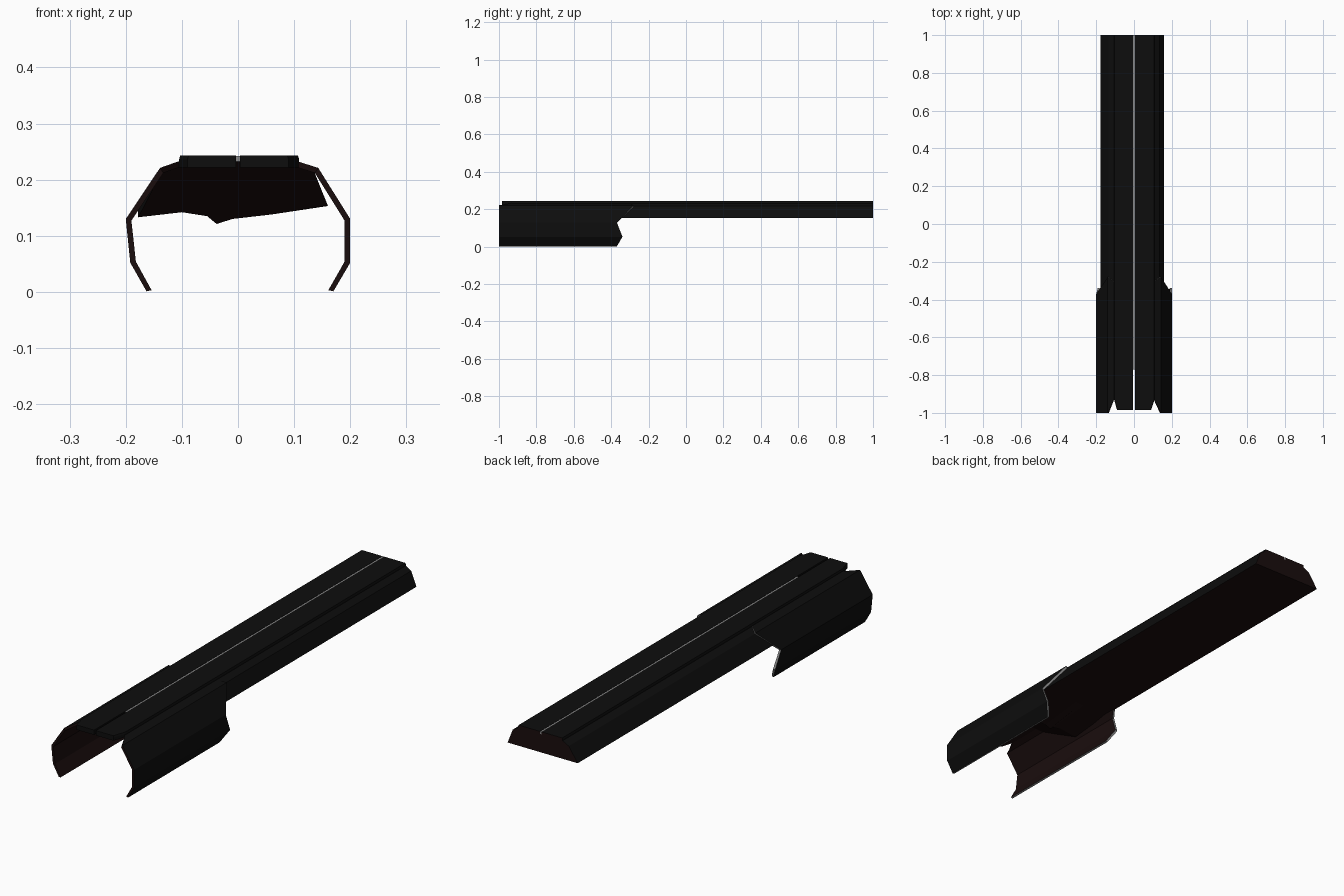
import bpy

if "Cube" in bpy.data.objects:
    bpy.data.objects.remove(bpy.data.objects["Cube"])

def material(name, rgb):
    m = bpy.data.materials.new(name)
    m.diffuse_color = (*rgb, 1)
    m.use_nodes = True
    m.node_tree.nodes["Principled BSDF"].inputs["Base Color"].default_value = m.diffuse_color
    return m

MATS = [material("outer_black", (0.004, 0.004, 0.004)),
        material("inner_brown", (0.010, 0.004, 0.004)),
        material("edge_grey", (0.25, 0.25, 0.25))]

def make(name, verts, faces, mats):
    me = bpy.data.meshes.new(name)
    me.from_pydata(verts, [], faces)
    for m in MATS:
        me.materials.append(m)
    for p, i in zip(me.polygons, mats):
        p.material_index = i
    ob = bpy.data.objects.new(name, me)
    bpy.context.collection.objects.link(ob)
    # consistent outward normals
    import bmesh
    bm = bmesh.new()
    bm.from_mesh(me)
    bmesh.ops.recalc_face_normals(bm, faces=bm.faces)
    bm.to_mesh(me)
    bm.free()
    return ob

def loft(name, rings, side_mats, front_mat, back_mat):
    """Skin equal closed rings, running front to back, and cap both ends."""
    n = len(rings[0])
    verts = [v for r in rings for v in r]
    faces, mats = [], []
    for k in range(len(rings) - 1):
        for i in range(n):
            j = (i + 1) % n
            faces.append((k*n + i, k*n + j, (k+1)*n + j, (k+1)*n + i))
            mats.append(side_mats[i])
    faces += [tuple(range(n)), tuple(range((len(rings)-1)*n, len(rings)*n))]
    return make(name, verts, faces, mats + [front_mat, back_mat])

# Curved side shells: x, z outside; x, z inside; front y; rear y
shell = [(0.095, 0.236, 0.095, 0.226, -0.78, -0.31),
         (0.105, 0.233, 0.105, 0.222, -0.93, -0.305),
         (0.143, 0.221, 0.137, 0.212, -1.0, -0.28),
         (0.200, 0.130, 0.190, 0.127, -1.0, -0.37),
         (0.200, 0.052, 0.190, 0.054, -1.0, -0.34),
         (0.170, 0.001, 0.161, 0.003, -1.0, -0.37)]

def side_shell(name, s, shift):
    verts, faces, mats = [], [], []
    for k, (xo, zo, xi, zi, yf, yr) in enumerate(shell):
        d = shift[k]
        verts += [(s*xo + d, yf, zo), (s*xo + d, yr, zo),
                  (s*xi + d, yr, zi), (s*xi + d, yf, zi)]
    for k in range(len(shell) - 1):
        a, b = 4*k, 4*k + 4
        for i, m in enumerate((0, 2, 1, 1)):
            j = (i + 1) % 4
            faces.append((a+i, a+j, b+j, b+i))
            mats.append(m)
    e = 4 * (len(shell) - 1)
    faces += [(0, 1, 2, 3), (e, e+1, e+2, e+3)]
    make(name, verts, faces, mats + [0, 2])

side_shell("right_side_shell", 1, (0, 0, 0, 0, 0, 0))
side_shell("left_side_shell", -1, (0, 0, 0.004, 0, 0.008, 0.007))

# Long main bar with an undercut, ragged front end
def bar_ring(low, y_low, y_top):
    top = [(0.135, y_top, 0.216), (0.108, y_top, 0.232),
           (-0.104, y_top, 0.232), (-0.135, y_top, 0.216)]
    return [(x, y_low, z) for x, z in low] + top

xs = [-0.178, -0.10, -0.055, -0.038, -0.01, 0.06, 0.16]
zs = [0.133, 0.142, 0.135, 0.121, 0.13, 0.138, 0.154]
flat = [(x, 0.153) for x in xs]
loft("main_bar", [bar_ring(list(zip(xs, zs)), -0.60, -0.77),
                  bar_ring(flat, -0.40, -0.40),
                  bar_ring(flat, 1.0, 1.0)],
     [1]*6 + [0]*5, 1, 1)

# Two top plates separated by a fine centre slit
for side, s, w in (("right", 1, 0.109), ("left", -1, 0.105)):
    rings = []
    for y, x in ((-0.985, 0.09), (-0.93, w), (1.0, w)):
        rings.append([(s*0.004, y, 0.222), (s*x, y, 0.222),
                      (s*x, y, 0.236), (s*(x - 0.002), y, 0.243), (s*0.004, y, 0.243)])
    loft(side + "_top_plate", rings, [1, 0, 0, 0, 0], 0, 1)

# Pale strip in the slit
strip = [[(-0.004, y, 0.23), (0.004, y, 0.23), (0.004, y, 0.242), (-0.004, y, 0.242)]
         for y in (-0.77, 1.0)]
loft("centre_strip", strip, [2]*4, 2, 2)
